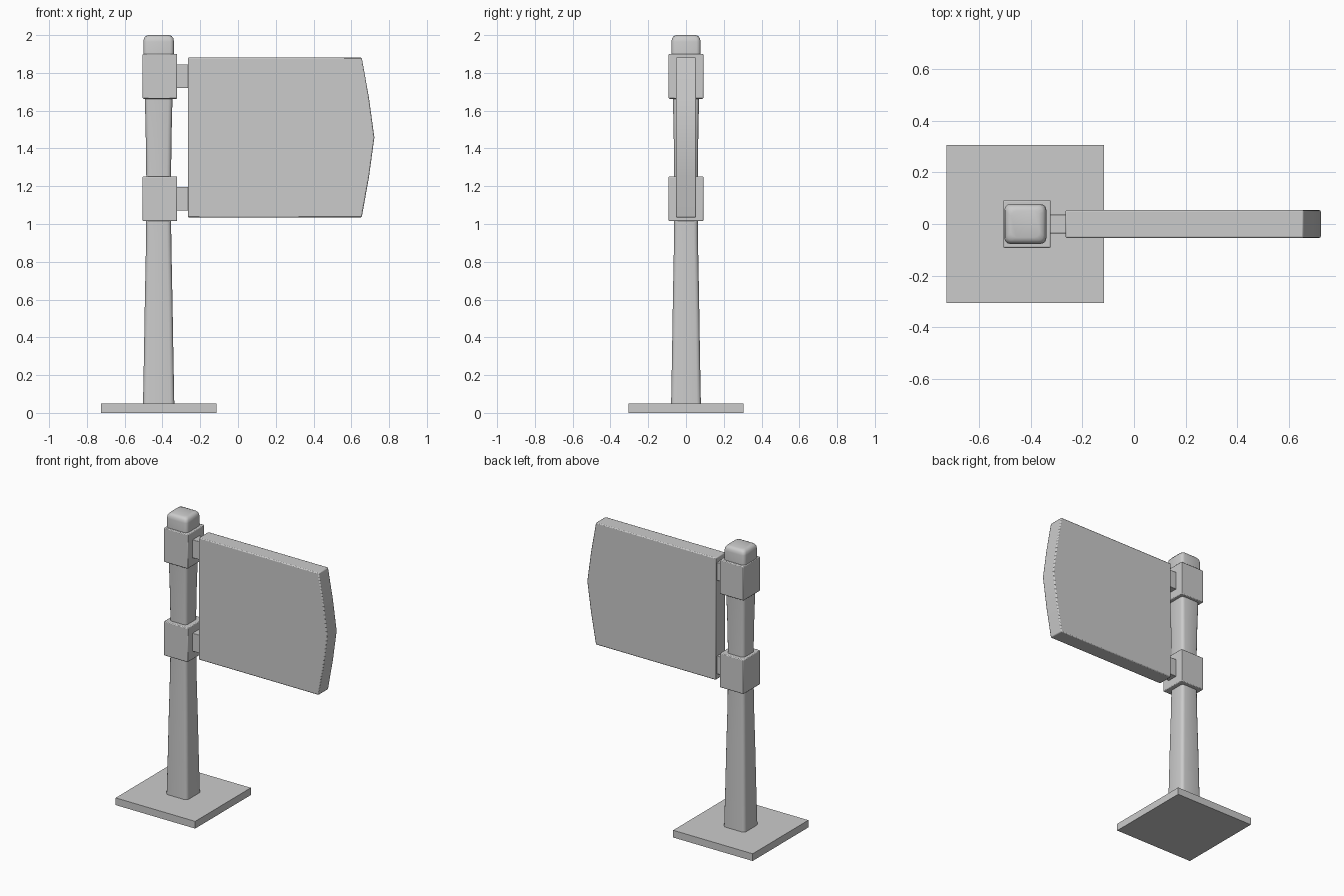
import bpy, bmesh, math
from mathutils import Vector

if "Cube" in bpy.data.objects:
    bpy.data.objects.remove(bpy.data.objects["Cube"])

POST_X = -0.42


def make_object(name, bm, bevel=0.0, segments=2):
    bmesh.ops.recalc_face_normals(bm, faces=bm.faces)
    mesh = bpy.data.meshes.new(name)
    bm.to_mesh(mesh)
    bm.free()
    obj = bpy.data.objects.new(name, mesh)
    bpy.context.collection.objects.link(obj)
    if bevel:
        mod = obj.modifiers.new("edge_bevel", 'BEVEL')
        mod.width = bevel
        mod.segments = segments
        mod.angle_limit = math.radians(40)
    return obj


def box(name, lo, hi, bevel=0.0):
    bm = bmesh.new()
    bmesh.ops.create_cube(bm, size=1)
    lo, hi = Vector(lo), Vector(hi)
    for v in bm.verts:
        v.co = (lo + hi) / 2 + v.co * (hi - lo)
    return make_object(name, bm, bevel)


def smooth(obj):
    bpy.ops.object.select_all(action='DESELECT')
    obj.select_set(True)
    bpy.context.view_layer.objects.active = obj
    bpy.ops.object.shade_smooth_by_angle(angle=math.radians(35))


def rounded_square(hx, hy, r, steps=3):
    pts = []
    for i, (sx, sy) in enumerate([(1, 1), (-1, 1), (-1, -1), (1, -1)]):
        for k in range(steps + 1):
            a = math.pi / 2 * (i + k / steps)
            pts.append((sx * (hx - r) + r * math.cos(a), sy * (hy - r) + r * math.sin(a)))
    return pts


# Square base plate
box("base_plate", (-0.725, -0.305, 0), (-0.115, 0.305, 0.05))

# Waisted post with rounded corners and a rounded top: (height, half width)
profile = [(0.04, 0.083), (0.30, 0.078), (0.60, 0.073), (0.90, 0.067), (1.15, 0.065),
           (1.30, 0.066), (1.50, 0.069), (1.70, 0.074), (1.88, 0.081), (1.965, 0.081),
           (1.983, 0.078), (1.995, 0.069), (2.0, 0.055)]
bm = bmesh.new()
rings = []
for z, h in profile:
    rings.append([bm.verts.new((POST_X + x, y, z)) for x, y in rounded_square(h, h * 0.95, 0.022)])
for a, b in zip(rings, rings[1:]):
    for i in range(len(a)):
        j = (i + 1) % len(a)
        bm.faces.new((a[i], a[j], b[j], b[i]))
bm.faces.new(rings[0])
bm.faces.new(rings[-1])
smooth(make_object("post", bm))

# Two collars around the post, each with a bracket to the panel
for label, z in (("lower", 1.015), ("upper", 1.663)):
    smooth(box(label + "_collar", (-0.505, -0.092, z), (-0.322, 0.092, z + 0.237), 0.005))
    smooth(box(label + "_bracket", (-0.34, -0.037, z + 0.056), (-0.25, 0.037, z + 0.182), 0.003))

# Sign panel with a bowed, pointed free end
mid, half = 1.458, 0.423
right = [(0.655, -half), (0.693, -half / 2), (0.722, 0), (0.693, half / 2), (0.655, half)]
outline = [(-0.265, -half)] + right + [(-0.265, half)]
bm = bmesh.new()
front = bm.faces.new([bm.verts.new((x, -0.054, mid + z)) for x, z in outline])
extruded = bmesh.ops.extrude_face_region(bm, geom=[front], use_keep_orig=True)
moved = [g for g in extruded["geom"] if isinstance(g, bmesh.types.BMVert)]
bmesh.ops.translate(bm, verts=moved, vec=(0, 0.108, 0))
smooth(make_object("sign_panel", bm, 0.006))
